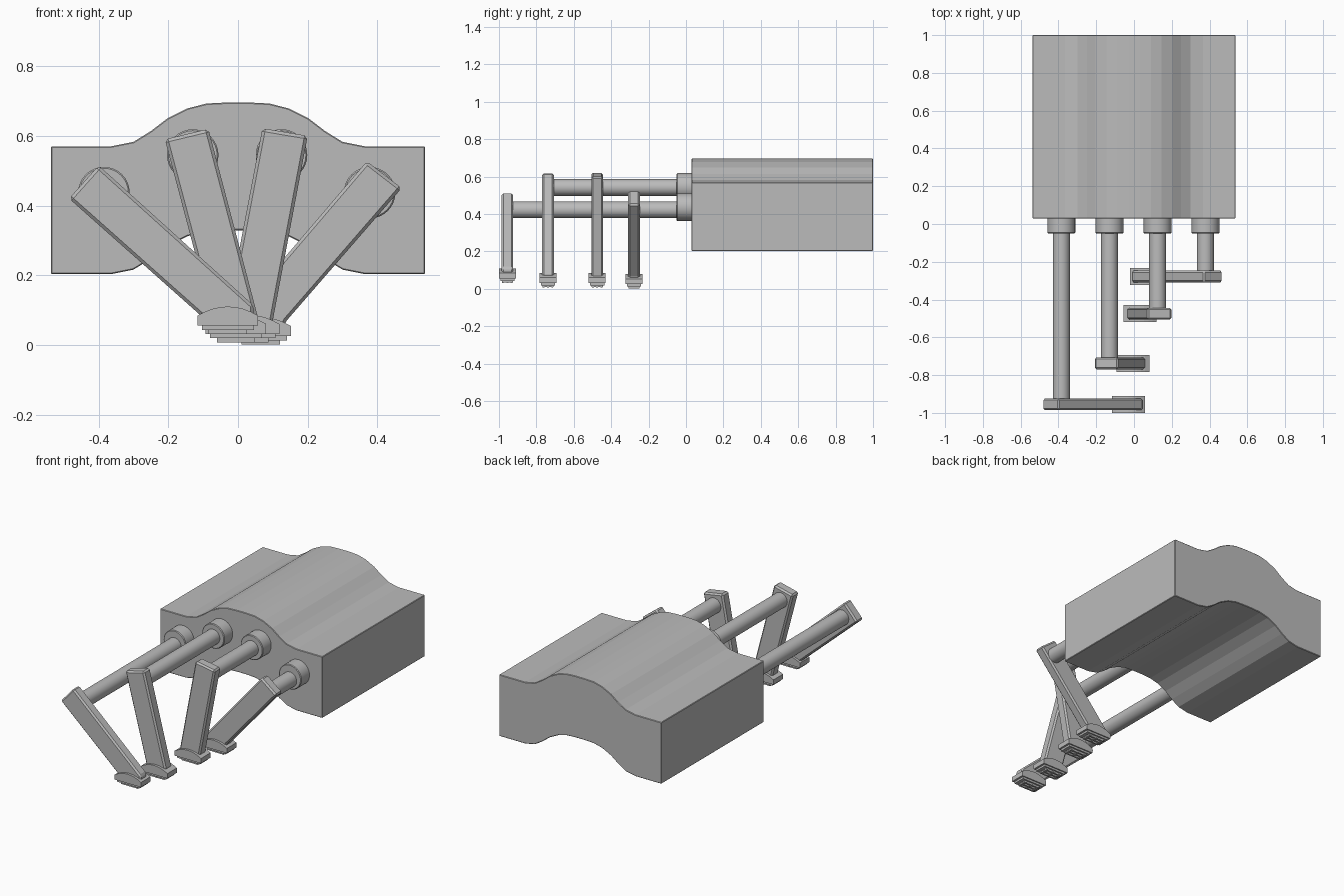
import bpy, bmesh, math

if "Cube" in bpy.data.objects:
    bpy.data.objects.remove(bpy.data.objects["Cube"])

metal = bpy.data.materials.new("plain grey")
metal.diffuse_color = (0.5, 0.5, 0.5, 1)
metal.use_nodes = True
metal.node_tree.nodes["Principled BSDF"].inputs["Base Color"].default_value = metal.diffuse_color


def finish(name, bm, bevel=0.0, segments=1):
    bmesh.ops.recalc_face_normals(bm, faces=bm.faces)
    mesh = bpy.data.meshes.new(name)
    bm.to_mesh(mesh)
    bm.free()
    mesh.materials.append(metal)
    ob = bpy.data.objects.new(name, mesh)
    bpy.context.collection.objects.link(ob)
    if bevel:
        mod = ob.modifiers.new("bevel", 'BEVEL')
        mod.width = bevel
        mod.segments = segments
        mod.limit_method = 'ANGLE'
        mod.angle_limit = math.radians(40)
    return ob


def prism(name, pts, y0, y1, bevel=0.0):
    """Extrude an x-z outline along y."""
    bm = bmesh.new()
    face = bm.faces.new([bm.verts.new((x, y0, z)) for x, z in pts])
    geo = bmesh.ops.extrude_face_region(bm, geom=[face])["geom"]
    bmesh.ops.translate(bm, vec=(0, y1 - y0, 0),
                        verts=[v for v in geo if isinstance(v, bmesh.types.BMVert)])
    return finish(name, bm, bevel)


def rod(name, x, z, y0, y1, r, bevel=0.0):
    """Smooth cylinder along y."""
    bpy.ops.mesh.primitive_cylinder_add(vertices=32, radius=r, depth=y1 - y0,
                                        location=(x, (y0 + y1) / 2, z),
                                        rotation=(math.pi / 2, 0, 0))
    ob = bpy.context.object
    ob.name = name
    ob.data.materials.append(metal)
    bpy.ops.object.shade_smooth_by_angle()
    if bevel:
        mod = ob.modifiers.new("bevel", 'BEVEL')
        mod.width = bevel
        mod.limit_method = 'ANGLE'
    return ob


def box(name, x0, x1, y0, y1, z0, z1):
    return prism(name, [(x0, z0), (x1, z0), (x1, z1), (x0, z1)], y0, y1)


# wavy housing: the underside follows the top
half = [(-0.537, 0.57), (-0.365, 0.57), (-0.3, 0.583), (-0.25, 0.614), (-0.203, 0.65),
        (-0.145, 0.679), (-0.09, 0.693), (-0.03, 0.696)]
top = half + [(-x, z) for x, z in reversed(half)]
bottom = [(x, z - 0.367) for x, z in reversed(top)]
prism("housing", top + bottom, 0.03, 1.0, 0.003)

# each hammer: shaft x, hub z, shaft z, arm y, arm outline, head centre x, head top z
hammers = [
    (-0.385, 0.437, 0.423, -0.955,
     [(-0.485, 0.42), (-0.4, 0.515), (0.045, 0.113), (0.045, 0.078), (-0.1, 0.078)], -0.029, 0.11),
    (-0.13, 0.545, 0.542, -0.738,
     [(-0.21, 0.59), (-0.085, 0.62), (0.057, 0.08), (0.055, 0.055), (-0.068, 0.055)], -0.006, 0.086),
    (0.125, 0.545, 0.542, -0.475,
     [(0.07, 0.622), (0.2, 0.6), (0.097, 0.055), (-0.038, 0.055)], 0.032, 0.086),
    (0.378, 0.437, 0.423, -0.278,
     [(0.37, 0.527), (0.47, 0.45), (0.14, 0.07), (0.13, 0.05), (0.0, 0.05), (-0.012, 0.08)],
     0.065, 0.08),
]

for i, (sx, hz, sz, y, outline, hx, ht) in enumerate(hammers, 1):
    rod(f"hub_{i}", sx, hz, -0.05, 0.05, 0.074, 0.004)
    rod(f"shaft_{i}", sx, sz, y, 0.04, 0.045)
    prism(f"arm_{i}", outline, y - 0.031, y + 0.031, 0.009)

    # arched hammer head with a stepped face plate
    w = 0.087
    arch = [(hx - w + 2 * w * k / 8, ht - 0.026 * (k / 4 - 1) ** 2) for k in range(9)]
    zb = ht - 0.055
    prism(f"head_{i}", arch + [(hx + w, zb), (hx - w, zb)], y - 0.045, y + 0.045)
    box(f"face_plate_{i}", hx - 0.075, hx + 0.075, y - 0.038, y + 0.038, zb - 0.012, zb + 0.002)

    # raised ribs under the plate
    zt = zb - 0.011
    for k in range(3):
        yy = y + (k - 1) * 0.023
        box(f"rib_{i}_{k}", hx - 0.055, hx + 0.055, yy - 0.005, yy + 0.005, zt - 0.013, zt)
    for k in range(3):
        xx = hx + (k - 1) * 0.045
        box(f"cross_rib_{i}_{k}", xx - 0.006, xx + 0.006, y - 0.03, y + 0.03, zt - 0.011, zt)
